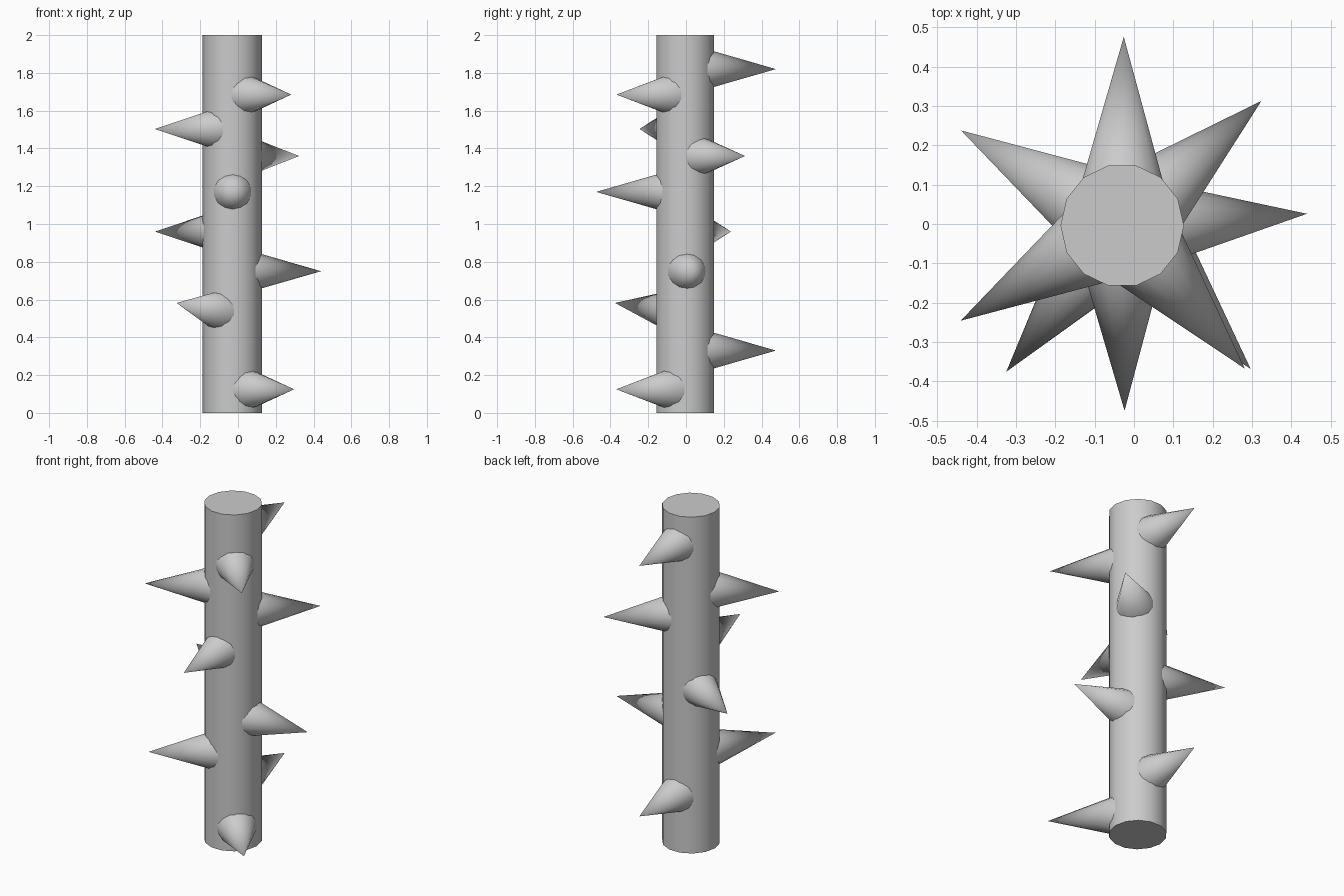
import bpy
from mathutils import Vector

if "Cube" in bpy.data.objects:
    bpy.data.objects.remove(bpy.data.objects["Cube"])

SIDES = 14
CX, CY = -0.03, -0.004           # axis of the post
SPIKE_R, SPIKE_LEN = 0.111, 0.386


def smooth(obj):
    bpy.ops.object.select_all(action='DESELECT')
    obj.select_set(True)
    bpy.context.view_layer.objects.active = obj
    bpy.ops.object.shade_smooth_by_angle(angle=0.65)


def spike(name, tip, aim):
    """Cone whose point is at tip and whose axis runs back toward aim."""
    tip, aim = Vector(tip), Vector(aim)
    d = (tip - aim).normalized()
    bpy.ops.mesh.primitive_cone_add(vertices=SIDES, radius1=SPIKE_R, radius2=0,
                                    depth=SPIKE_LEN,
                                    location=tip - d * SPIKE_LEN / 2,
                                    rotation=d.to_track_quat('Z', 'Y').to_euler())
    bpy.context.object.name = name
    smooth(bpy.context.object)


# Post, with a corner of its 14-sided section on the x axis
bpy.ops.mesh.primitive_cylinder_add(vertices=SIDES, radius=0.157, depth=2,
                                    location=(CX, CY, 1),
                                    rotation=(0, 0, 1.5707963))
bpy.context.object.name = "post"
smooth(bpy.context.object)

# Level spikes, pointing straight out from the post axis
tips = [(-0.026, 0.476, 0.33), (0.44, 0.026, 0.75), (-0.44, 0.238, 0.96),
        (-0.024, -0.475, 1.17), (0.324, 0.313, 1.36), (-0.441, -0.246, 1.503),
        (0.282, -0.368, 1.685), (-0.026, 0.476, 1.82)]
for i, t in enumerate(tips):
    spike(f"spike_{i + 1}", t, (CX, CY, t[2]))

# Lowest spike sits a little off axis; another one tilts upward
spike("low_spike", (0.297, -0.369, 0.125), (0.046, -0.079, 0.125))
spike("tilted_spike", (-0.325, -0.376, 0.582), (CX, CY, 0.53))
